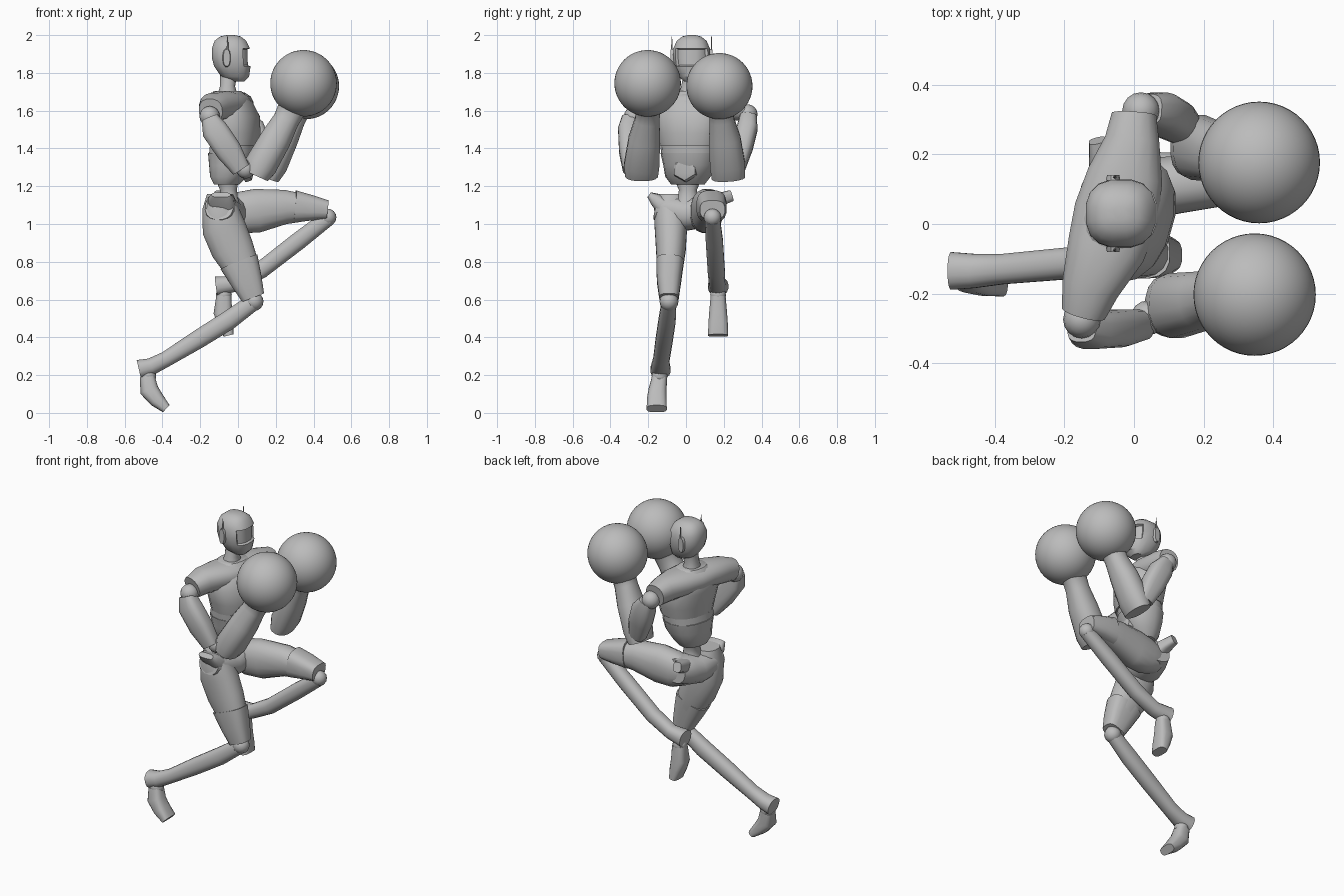
import bpy, bmesh, math
from mathutils import Vector

default_cube = bpy.data.objects.get("Cube")
if default_cube:
    bpy.data.objects.remove(default_cube, do_unlink=True)

grey = bpy.data.materials.new("plain grey")
grey.use_nodes = True
colour = (0.5, 0.5, 0.5, 1)
grey.diffuse_color = colour
for node in grey.node_tree.nodes:
    if node.type == 'BSDF_PRINCIPLED':
        node.inputs["Base Color"].default_value = colour

CM = 0.01  # part measurements are in hundredths
ACROSS = Vector((0, 1, 0))
UPWARD = Vector((0, 0, 1))
TORSO_SIDE = Vector((0.27, 0.96, 0))  # twisted shoulder line


def finish(name, bm, crease=40):
    """Turn a bmesh into a shaded, coloured object."""
    bmesh.ops.recalc_face_normals(bm, faces=bm.faces)
    mesh = bpy.data.meshes.new(name)
    bm.to_mesh(mesh)
    bm.free()
    mesh.materials.append(grey)
    part = bpy.data.objects.new(name, mesh)
    bpy.context.collection.objects.link(part)
    bpy.ops.object.select_all(action='DESELECT')
    bpy.context.view_layer.objects.active = part
    part.select_set(True)
    bpy.ops.object.shade_smooth_by_angle(angle=math.radians(crease))
    return part


def loft_mesh(rings, side=ACROSS, sides=16, power=2.3, along=None):
    """Skin superellipse rings given as x, y, z, half width, half depth."""
    bm = bmesh.new()
    centres = [Vector(ring[:3]) * CM for ring in rings]
    loops = []
    for i, (centre, ring) in enumerate(zip(centres, rings)):
        before, after = centres[max(i - 1, 0)], centres[min(i + 1, len(rings) - 1)]
        tangent = along or (after - before).normalized()
        wide = (side - tangent * side.dot(tangent)).normalized()
        deep = tangent.cross(wide)
        loop = []
        for k in range(sides):
            angle = math.tau * (k + 0.5) / sides
            c, s = math.cos(angle), math.sin(angle)
            u = math.copysign(abs(c) ** (2 / power), c) * ring[3] * CM
            v = math.copysign(abs(s) ** (2 / power), s) * ring[4] * CM
            loop.append(bm.verts.new(centre + wide * u + deep * v))
        loops.append(loop)
    for low, high in zip(loops, loops[1:]):
        for k in range(sides):
            n = (k + 1) % sides
            bm.faces.new((low[k], low[n], high[n], high[k]))
    bm.faces.new(loops[0])
    bm.faces.new(loops[-1])
    return bm


def loft(name, rings, **options):
    return finish(name, loft_mesh(rings, **options))


def ball(name, x, y, z, radius, segments=16):
    bm = bmesh.new()
    bmesh.ops.create_uvsphere(bm, u_segments=segments, v_segments=segments // 2, radius=radius * CM)
    bmesh.ops.translate(bm, verts=bm.verts, vec=Vector((x, y, z)) * CM)
    return finish(name, bm, 60)


# Head with a sunken visor on the face
head = loft_mesh([(0, 3, 175.5, 4, 3.5), (-1.5, 3, 178, 7, 7.5), (-3, 3, 183.5, 9.3, 9.8),
                  (-3.7, 3, 188, 10, 10.3), (-3.8, 3, 193, 9.8, 10.2), (-4, 3, 197, 8, 8.5),
                  (-4, 3, 199.3, 5, 5.5), (-4, 3, 200, 2, 2)], along=UPWARD, power=2.5)
bmesh.ops.recalc_face_normals(head, faces=head.faces)
visor = [f for f in head.faces
         if f.normal.x > 0.65 and 1.83 < f.calc_center_median().z < 1.94]
bmesh.ops.inset_region(head, faces=visor, thickness=0.006, depth=-0.014)
finish("head", head, 35)
loft("neck", [(-5.5, 2, 168, 6, 5.5), (-5.5, 2, 173, 4.5, 4), (-5, 3, 179, 4.5, 4.5)])

# Ear pods with thin aerials
for label, y, out in (("right", -7.5, -1), ("left", 13.5, 1)):
    loft(label + "_ear_pod", [(-6, y - out, 188, 5, 2.2), (-6, y + out * 0.6, 188, 4.6, 1.8)],
         side=UPWARD, sides=12)
    loft(label + "_aerial", [(-5.5, y, 191, 0.5, 0.6), (-5.5, y, 199.3, 0.2, 0.2)], sides=6)

# Twisted torso
trunk = dict(side=TORSO_SIDE, along=UPWARD)
loft("chest", [(-2, 2, 141.5, 16, 12.5), (-2, 2, 148, 17.5, 13.5), (-3, 2, 157, 19, 14),
               (-5, 2, 165, 16, 12), (-5.5, 2, 170.5, 9, 7)], **trunk)
loft("rib_band", [(-3, 2, 137, 15.2, 12), (-2.5, 2, 141.5, 15.6, 12)], **trunk)
loft("abdomen", [(-6, 1, 121, 9, 6.5), (-5, 1, 125, 12, 9.5), (-3.5, 2, 131, 14, 11.5),
                 (-3, 2, 137.5, 15.5, 12.5)], **trunk)
loft("shoulders", [(-14.5, -25.5, 160, 6.5, 6.5), (-12.5, -18, 162, 7.5, 8.5),
                   (-8, -7, 163, 7.5, 11.5), (-5, 3, 163, 7.5, 12.5), (-2.5, 14, 163, 7.5, 11),
                   (-0.5, 24, 162, 7.5, 8), (0, 31.5, 161, 6.5, 6.5)], side=UPWARD)
loft("belt_buckle", [(3, 0, 129, 7, 7), (6.5, -0.8, 129.5, 6.5, 6.5), (7.5, -1, 129.5, 5, 5)],
     sides=6, power=2)
loft("waist", [(-5, 1, 108, 8, 7), (-5, 1, 114, 5.5, 5), (-5, 1, 118, 4.8, 4.5),
               (-5.5, 1, 123, 7, 6)])

# Pelvis and flared hip plates
loft("pelvis", [(-10, -15, 109, 7, 7.5), (-9, -8, 107, 8.5, 10), (-7, 1, 105, 8.5, 10.5),
                (-5, 9, 107, 9, 10.5), (-4, 17, 108, 7, 8)], side=UPWARD)
loft("right_hip_plate", [(-8, -11, 109, 5, 7), (-9, -16, 113, 3.5, 7), (-9, -19.5, 115.5, 1.6, 5)],
     side=UPWARD, power=3)
loft("left_hip_plate", [(-7, 12, 110, 5, 5), (-9, 18, 113, 3.5, 4), (-10.5, 24, 115, 3, 2.5)],
     side=UPWARD, power=3)

# Trailing right leg
loft("right_thigh", [(-9.5, -8, 116, 7, 7), (-9.5, -8, 109, 9, 9.5), (-7.5, -8, 98, 8.7, 11.8),
                     (-3, -8, 87, 8, 11.5), (2, -8.5, 77, 7, 9.5), (7.5, -9, 62, 5, 6)])
loft("right_knee_guard", [(0.5, -8.5, 80, 7.3, 10.6), (4.5, -9, 70, 6.5, 8.5),
                          (8, -9, 61, 5.2, 6.3)], power=3)
ball("right_knee", 8.5, -9, 59, 5)
loft("right_shin", [(8, -9, 58.5, 4, 4.5), (-5, -10, 49, 4.6, 5.2), (-21, -11.5, 39, 4.6, 5),
                    (-38, -13, 28.5, 4.4, 4.2), (-46, -13.5, 24.5, 5, 4.6), (-52.5, -13.5, 23, 5.5, 5.2)])
ball("right_ankle", -47.5, -14, 19.5, 4.2)
loft("right_foot", [(-48, -14, 19, 4, 4), (-47, -15, 12, 4.8, 5), (-43, -15.5, 7, 5.2, 4.2),
                    (-38, -15.5, 2.2, 5.4, 2.6)], power=3)

# Raised left leg
loft("left_thigh", [(-8, 10, 106, 7, 8), (0, 10.5, 106, 8.5, 11), (10, 11, 107, 8.5, 11.8),
                    (25, 13, 109, 8, 9.2), (37, 14, 108.5, 7.2, 7), (46, 14, 107.5, 6.3, 5)])
loft("left_knee_guard", [(30, 13.5, 109.3, 8, 8.6), (39, 14, 108.5, 7.6, 6.8),
                         (47.5, 14, 107.5, 6.6, 5)], power=3)
ball("left_knee", 47.5, 14, 103.5, 4.6)
loft("left_shin", [(47.5, 14, 103, 4, 4.3), (32, 15, 91, 4.6, 4.8), (12, 16, 75.5, 4.6, 4.6),
                   (-1, 16.5, 68.5, 4.4, 4.3), (-11.5, 17, 67, 5.5, 5.2)])
ball("left_ankle", -7.5, 17, 62.5, 4.2)
loft("left_foot", [(-7.5, 17, 62, 4, 4), (-8, 17, 53, 4.8, 5), (-6.5, 17, 47, 5.2, 4.2),
                   (-5, 17, 41, 5.4, 2.8)], power=3)

# Bent right arm and round glove
ball("right_shoulder", -15, -27.5, 157, 5.4)
loft("right_upper_arm", [(-15, -29.5, 156, 4.5, 4.5), (-12.5, -30.5, 150, 5.5, 7),
                         (-5, -30, 139, 5.5, 7), (1.5, -29, 129, 4.5, 5)], power=3)
ball("right_elbow", 4, -27, 129, 5)
loft("right_forearm", [(9.5, -23.5, 125.5, 8.8, 7), (12, -23.5, 131, 9.5, 8.8),
                       (20, -22, 145, 8.5, 8.3), (25.5, -20.5, 155, 6.6, 7),
                       (28, -20, 160, 6.4, 7.5), (30, -20, 164, 8, 9.5)])
ball("right_glove", 34.7, -20.3, 174.5, 17.6, 48)

# Bent left arm and round glove
ball("left_shoulder", 2, 32.5, 158, 5.4)
loft("left_upper_arm", [(4, 33, 157, 4.5, 4.5), (7, 32.5, 151, 5.5, 7),
                        (11, 30, 141, 5.5, 7), (15, 27, 130, 4.5, 5)], power=3)
ball("left_elbow", 16, 25, 130, 5)
loft("left_forearm", [(16, 22.5, 124.5, 9, 6), (18.5, 22, 131, 9.5, 7.8),
                      (24.5, 20.5, 145, 8.5, 7.5), (29, 19, 155, 6.6, 6.6),
                      (31, 18.5, 160, 6.4, 7), (32.5, 18, 164, 8, 9)])
ball("left_glove", 36, 17.7, 173, 17.5, 48)
